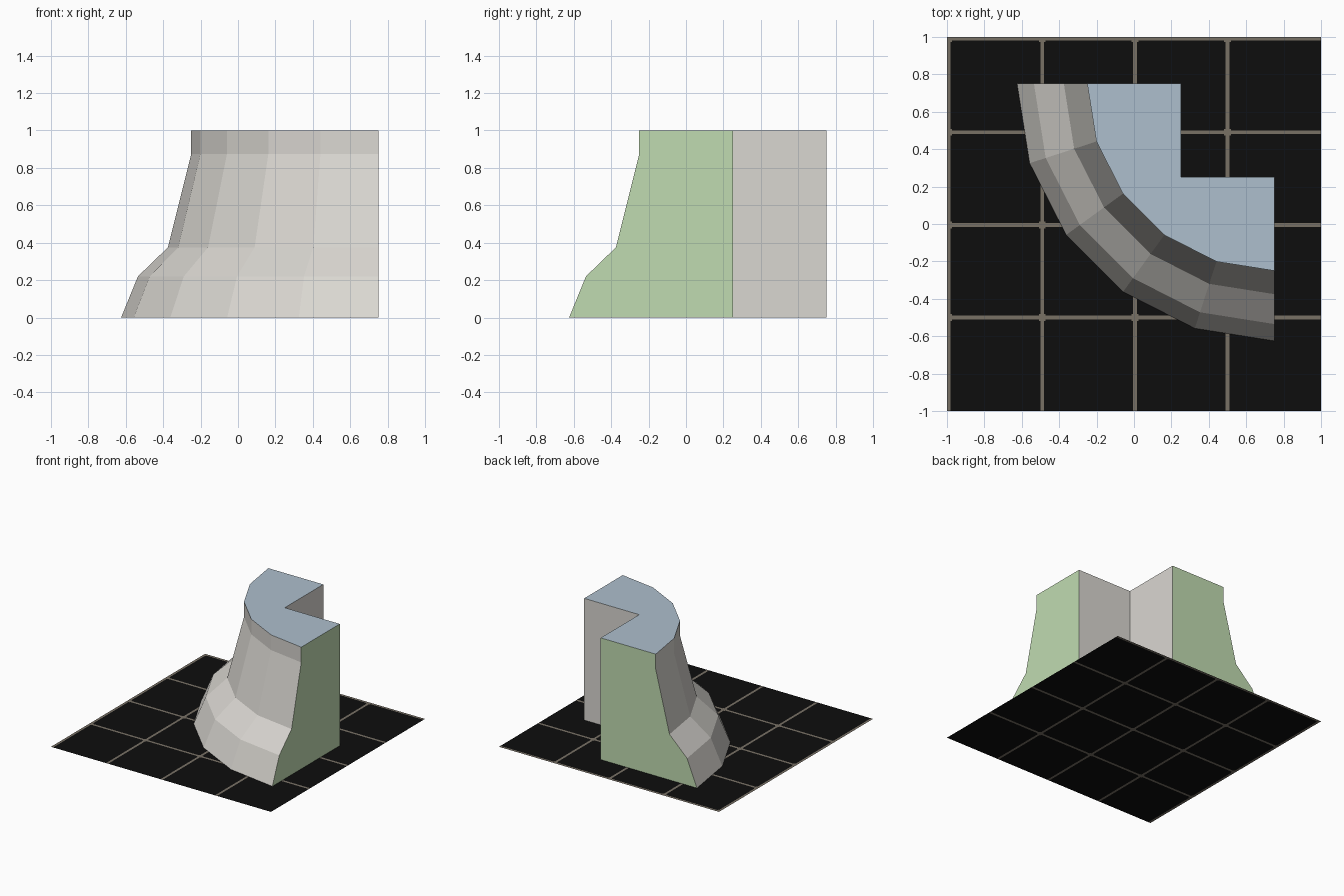
import bpy, bmesh, math

if "Cube" in bpy.data.objects:
    bpy.data.objects.remove(bpy.data.objects["Cube"])


def material(name, rgb):
    m = bpy.data.materials.new(name)
    m.diffuse_color = (*rgb, 1.0)
    m.use_nodes = True
    m.node_tree.nodes["Principled BSDF"].inputs["Base Color"].default_value = m.diffuse_color
    return m


stone = material("warm grey stone", (0.70, 0.68, 0.64))
top_blue = material("pale blue top", (0.42, 0.52, 0.61))
end_green = material("soft green ends", (0.53, 0.71, 0.44))
black = material("black tile", (0.004, 0.004, 0.004))
grout = material("taupe grout", (0.19, 0.165, 0.13))


def add_object(name, bm, mats):
    mesh = bpy.data.meshes.new(name)
    bm.to_mesh(mesh)
    bm.free()
    for m in mats:
        mesh.materials.append(m)
    ob = bpy.data.objects.new(name, mesh)
    bpy.context.collection.objects.link(ob)
    return ob


# Corner wall: a flared profile swept a quarter turn around (C, C)
C, SEGS, INNER = 0.75, 5, 0.25
profile = [(1.375, 0), (1.285, 0.22), (1.125, 0.375), (1.0, 0.875), (1.0, 1.0)]
bm = bmesh.new()
rings = []
for i in range(SEGS + 1):
    a = math.pi / 2 * i / SEGS
    rings.append([bm.verts.new((C - r * math.cos(a), C - r * math.sin(a), z))
                  for r, z in profile])
for a, b in zip(rings, rings[1:]):
    for j in range(len(profile) - 1):
        bm.faces.new((a[j], b[j], b[j + 1], a[j + 1]))

# Square notch at the back, two vertical walls
notch = [[bm.verts.new((x, y, z)) for z in (0, 1)]
         for x, y in ((C, INNER), (INNER, INNER), (INNER, C))]
for a, b in zip(notch, notch[1:]):
    bm.faces.new((a[0], b[0], b[1], a[1]))

# Green cut ends and blue top
for ring, edge in ((rings[0], notch[2]), (rings[-1], notch[0])):
    bm.faces.new(ring + [edge[1], edge[0]]).material_index = 2
bm.faces.new([r[-1] for r in rings] + [n[1] for n in notch]).material_index = 1
bmesh.ops.recalc_face_normals(bm, faces=bm.faces)
# The underside stays open, so make sure the top faces up
bm.normal_update()
if max(bm.faces, key=lambda f: f.calc_center_median().z).normal.z < 0:
    bmesh.ops.reverse_faces(bm, faces=bm.faces)
add_object("corner_wall", bm, [stone, top_blue, end_green])

# Floor tile: one flat sheet, cut along the grout lines
lines_x = [-0.99, -0.49, 0.005, 0.5]
lines_y = [-0.5, -0.005, 0.49, 0.99]
HALF, DOT = 0.01, 0.018


def cuts(lines):
    vals = {-1.0, 1.0}
    for c in lines:
        vals |= {round(c + s, 4) for s in (-DOT, -HALF, HALF, DOT)}
    return sorted(v for v in vals if -1 <= v <= 1)


bm = bmesh.new()
xs, ys = cuts(lines_x), cuts(lines_y)
grid = [[bm.verts.new((x, y, 0)) for y in ys] for x in xs]
for i in range(len(xs) - 1):
    for j in range(len(ys) - 1):
        f = bm.faces.new((grid[i][j], grid[i + 1][j],
                          grid[i + 1][j + 1], grid[i][j + 1]))
        p = f.calc_center_median()
        dx = min(abs(p.x - c) for c in lines_x)
        dy = min(abs(p.y - c) for c in lines_y)
        # Lines, with a slightly wider spot where they cross
        if min(dx, dy) < HALF or max(dx, dy) < DOT:
            f.material_index = 1
add_object("floor_tile", bm, [black, grout])
